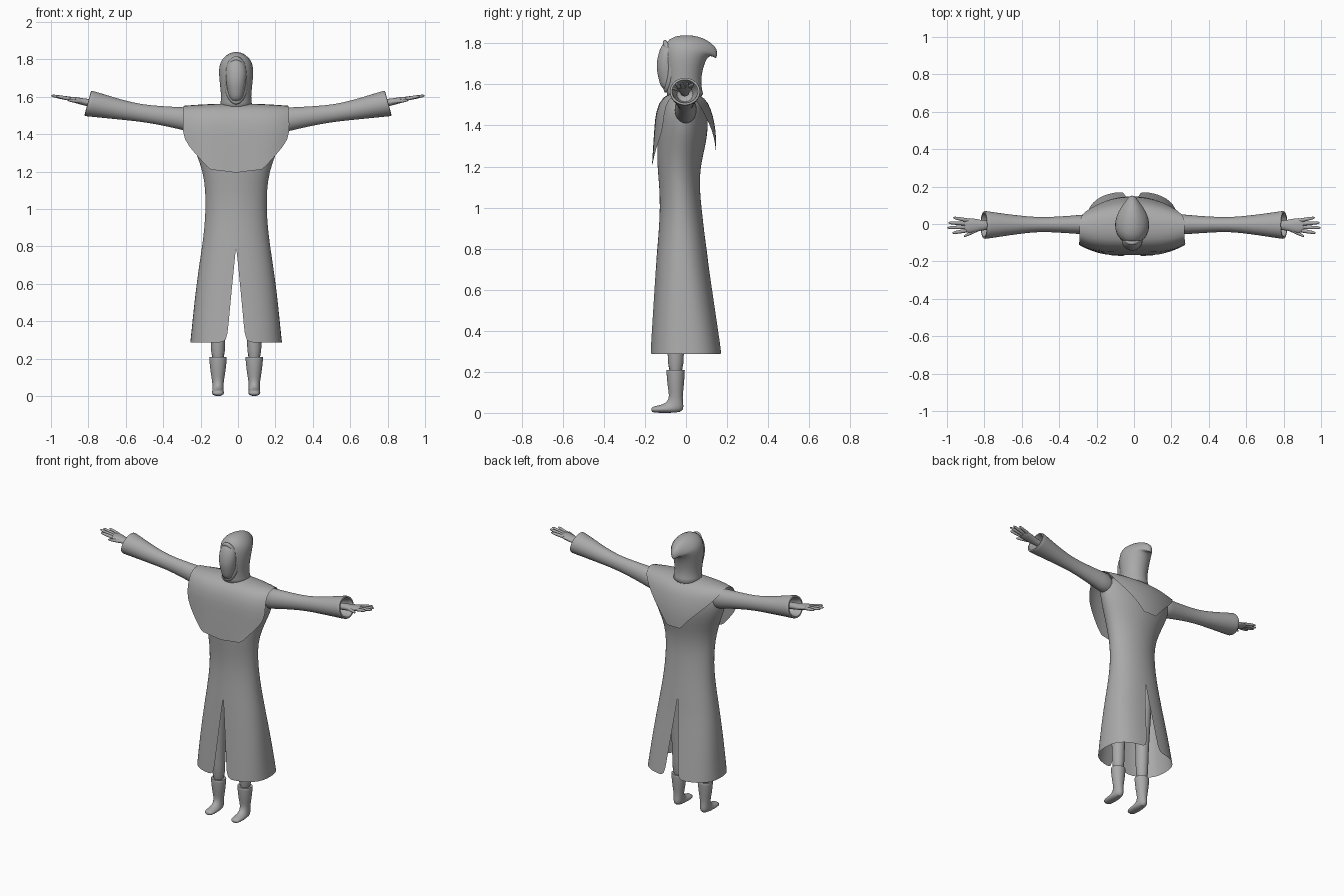
import bpy, bmesh
from math import sin, cos, pi, asin
from mathutils import Vector as V

CX = -0.01  # body centre line
GREY = bpy.data.materials.new("cloth_grey")
GREY.diffuse_color = (.4, .4, .4, 1)


def finish(name, bm, x=0.0, mirror=False, angle=60, subsurf=1):
    bmesh.ops.recalc_face_normals(bm, faces=bm.faces)
    me = bpy.data.meshes.new(name)
    bm.to_mesh(me)
    bm.free()
    me.materials.append(GREY)
    ob = bpy.data.objects.new(name, me)
    bpy.context.collection.objects.link(ob)
    ob.location.x = x
    bpy.ops.object.select_all(action='DESELECT')
    ob.select_set(True)
    bpy.context.view_layer.objects.active = ob
    bpy.ops.object.shade_smooth_by_angle(angle=angle * pi / 180)
    if mirror:
        ob.modifiers.new("Mirror", 'MIRROR')
    if subsurf:
        ob.modifiers.new("Smooth", 'SUBSURF').levels = subsurf
        ob.modifiers["Smooth"].render_levels = subsurf
    return ob


def bridge(bm, rows, closed):
    n = len(rows[0])
    for r, s in zip(rows, rows[1:]):
        for i in range(n if closed else n - 1):
            j = (i + 1) % n
            bm.faces.new((r[i], r[j], s[j], s[i]))


def loft(bm, rings, n=20, caps=True):
    """Each ring is (centre, half axis a, half axis b)."""
    rows = [[bm.verts.new(V(c) + V(a) * cos(2 * pi * i / n) + V(b) * sin(2 * pi * i / n))
             for i in range(n)] for c, a, b in rings]
    bridge(bm, rows, True)
    if caps:
        bm.faces.new(rows[0])
        bm.faces.new(rows[-1])


def fb(x, fy, fz, by, bz, hw):
    """Ring from its front point, back point and half width."""
    f, b = V((x, fy, fz)), V((x, by, bz))
    return (f + b) / 2, V((hw, 0, 0)), (b - f) / 2


def xring(x, y, z, ry, rz, tilt=0.0):
    return (x, y, z), (0, ry, 0), (tilt, 0, rz)


def fb_loft(name, x, rows, mirror=False, n=20):
    bm = bmesh.new()
    loft(bm, [fb(x, *r) for r in rows], n)
    return finish(name, bm, CX, mirror)


# Robe: half shell with front and back slits, mirrored (z, half width, front y, back y)
robe = [(.287, .246, -.174, .174), (.38, .236, -.168, .16), (.5, .224, -.16, .142),
        (.6, .212, -.154, .127), (.7, .198, -.147, .112), (.76, .189, -.143, .105),
        (.8, .183, -.14, .1), (.9, .17, -.132, .087), (1.0, .164, -.127, .076),
        (1.1, .165, -.13, .066), (1.2, .178, -.14, .07), (1.3, .215, -.142, .095),
        (1.38, .25, -.135, .108), (1.46, .27, -.125, .105), (1.52, .25, -.1, .085),
        (1.55, .09, -.08, .06)]
bm = bmesh.new()
rows = []
for z, hw, yf, yb in robe:
    gap = .05 * ((.8 - z) / .513) ** .95 if z < .8 else 0
    p = 1 - .22 * min(1, max(0, (1 - z) / .6))  # squarer section towards the hem
    a0 = asin((gap / hw) ** (1 / p))
    row = []
    for i in range(17):
        t = a0 + (pi - 2 * a0) * i / 16
        s, c = max(0, sin(t)), cos(t)
        c = abs(c) ** p * (1 if c > 0 else -1)
        row.append(bm.verts.new((hw * s ** p if s > 1e-6 else 0,
                                 (yf + yb) / 2 - (yb - yf) / 2 * c, z)))
    rows.append(row)
bridge(bm, rows, False)
finish("robe", bm, CX, mirror=True)

# Mantle: sheet from the back tip over the shoulders to the front tip (y, z, half width)
mantle = [(.147, 1.28, .05), (.147, 1.34, .095), (.14, 1.41, .165), (.122, 1.48, .23),
          (.095, 1.535, .27), (.03, 1.565, .28), (-.05, 1.565, .282), (-.115, 1.545, .28),
          (-.148, 1.47, .285), (-.154, 1.385, .285), (-.16, 1.3, .215), (-.166, 1.215, .145)]
bm = bmesh.new()
rows = []
for y, z, hw in mantle:
    row = []
    for i in range(17):
        u = i / 8 - 1
        x = hw * u
        t = abs(x) / .28
        k = 1 - .5 * t ** 2 if y > 0 else 1 - .25 * t ** 4
        dip = .021 * (1 - abs(u)) if z == 1.215 else 0
        row.append(bm.verts.new((x, y * k, z - .012 * t * t - dip)))
    rows.append(row)
bridge(bm, rows, False)
finish("mantle", bm, CX)

# Hood curling back into a drooping point
fb_loft("hood", 0, [
    (-.1, 1.53, .1, 1.53, .1), (-.094, 1.565, .075, 1.575, .08),
    (-.1, 1.63, .075, 1.63, .083), (-.108, 1.7, .084, 1.68, .091),
    (-.112, 1.77, .1, 1.722, .094), (-.092, 1.824, .115, 1.738, .087),
    (-.02, 1.845, .126, 1.736, .07), (.06, 1.837, .134, 1.733, .047),
    (.12, 1.808, .142, 1.73, .028), (.158, 1.765, .147, 1.724, .012)])

# Face and the rim of the hood around it
fb_loft("face", 0, [
    (-.1, 1.57, -.06, 1.57, .022), (-.126, 1.59, -.05, 1.59, .036),
    (-.134, 1.63, -.04, 1.63, .046), (-.144, 1.67, -.04, 1.67, .053),
    (-.143, 1.71, -.04, 1.71, .057), (-.135, 1.75, -.04, 1.75, .056),
    (-.122, 1.785, -.04, 1.785, .044), (-.105, 1.808, -.05, 1.808, .02)])
bpy.ops.mesh.primitive_torus_add(major_radius=.058, minor_radius=.007, major_segments=40,
                                 minor_segments=10, location=(CX, -.1, 1.688),
                                 rotation=(pi / 2 + .02, 0, 0))
rim = bpy.context.object
rim.name = "hood_rim"
rim.scale = (1, 1.98, 1.6)
rim.data.materials.append(GREY)
for v in rim.data.vertices:  # bow the rim back at the sides to follow the hood
    v.co.z -= 5 * v.co.x ** 2
bpy.ops.object.shade_smooth_by_angle(angle=pi / 3)

# Sleeves flaring to hollow cuffs
bm = bmesh.new()
loft(bm, [xring(.2, 0, 1.47, .06, .075), xring(.28, -.003, 1.481, .052, .062),
          xring(.4, -.003, 1.498, .043, .052), xring(.51, -.003, 1.512, .038, .046),
          xring(.62, -.004, 1.53, .05, .053, -.004), xring(.72, -.005, 1.55, .064, .062, -.012),
          xring(.79, -.005, 1.563, .075, .068, -.018), xring(.804, -.005, 1.566, .076, .069, -.018),
          xring(.805, -.005, 1.566, .062, .055, -.016), xring(.79, -.005, 1.564, .06, .053, -.014),
          xring(.7, -.005, 1.548, .046, .044)], 24)
finish("sleeve", bm, 0, mirror=True)

# Hands: palm, four fingers and a thumb
bm = bmesh.new()
loft(bm, [xring(.69, -.006, 1.555, .024, .022), xring(.8, -.006, 1.568, .024, .021),
          xring(.84, -.008, 1.576, .036, .019), xring(.88, -.008, 1.585, .043, .016),
          xring(.912, -.008, 1.591, .037, .011)], 12)
fingers = [(.9, -.036, .972, -.048, 1.604), (.9, -.017, .999, -.02, 1.607),
           (.9, .002, .994, .007, 1.606), (.89, .02, .968, .034, 1.602),
           (.835, -.03, .91, -.066, 1.582)]
for x0, y0, x1, y1, z1 in fingers:
    p, q = V((x0, y0, 1.574 if y1 < -.06 else 1.589)), V((x1, y1, z1))
    loft(bm, [xring(*p.lerp(q, t), r, r) for t, r in
              ((-.15, .011), (.1, .0115), (.5, .0105), (.85, .009), (1, .004))], 8)
finish("hand", bm, 0, mirror=True)

# Legs and boots
fb_loft("leg", .097, [(-.11, .9, .03, .9, .06), (-.105, .7, .015, .7, .055),
                      (-.095, .45, -.003, .45, .043), (-.09, .3, -.01, .3, .039),
                      (-.088, .18, -.012, .18, .038)], mirror=True)
fb_loft("boot", .097, [
    (-.085, .205, -.015, .205, .038), (-.096, .212, -.005, .212, .048),
    (-.096, .203, -.005, .203, .048), (-.091, .13, -.01, .13, .041),
    (-.08, .08, -.018, .07, .03), (-.092, .055, -.01, .03, .03),
    (-.11, .043, -.015, .0, .031), (-.14, .035, -.1, .0, .034),
    (-.163, .03, -.155, .0, .029), (-.17, .02, -.168, .006, .015)], mirror=True)
